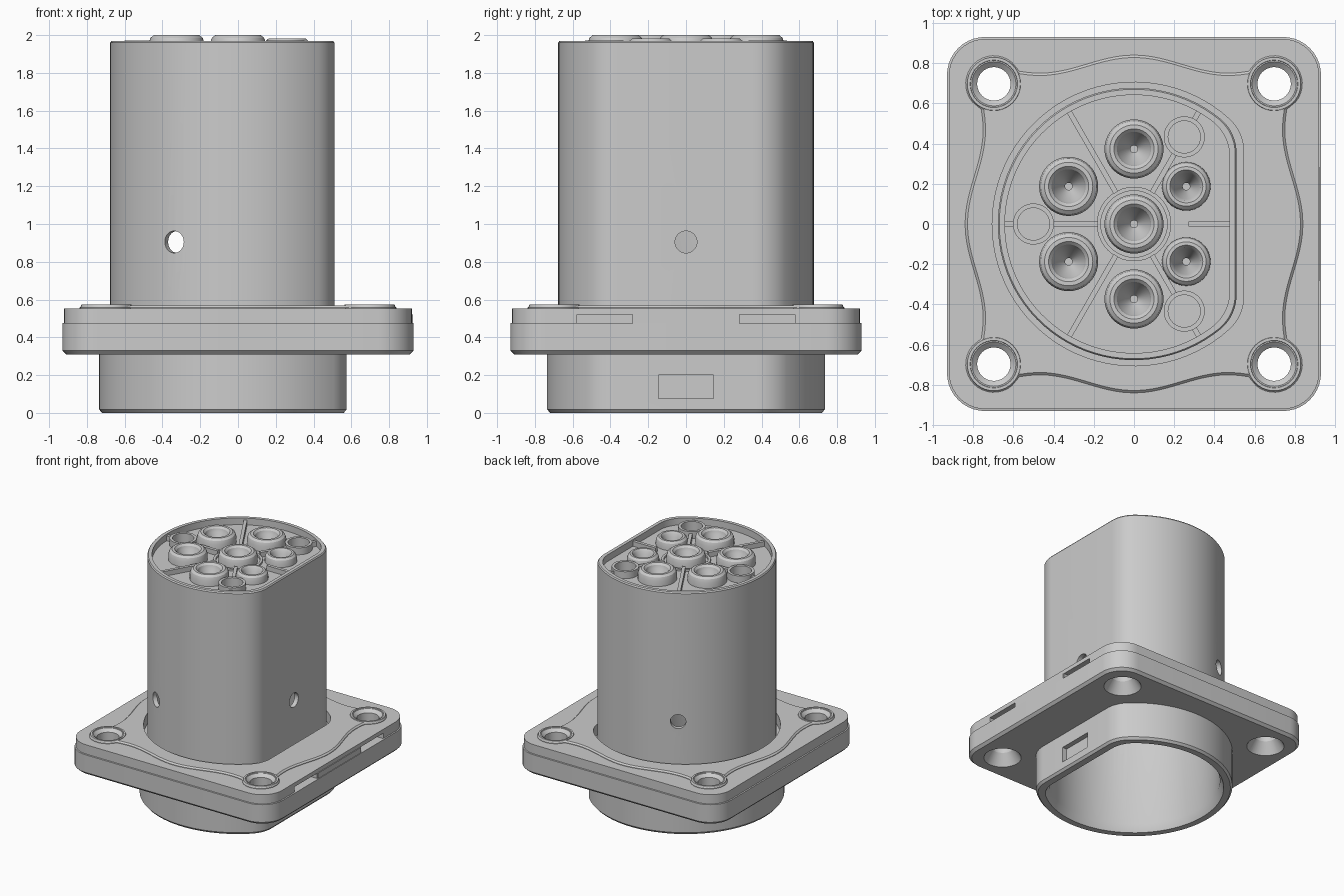
import bpy, bmesh
from math import sin, cos, pi, sqrt, atan2, radians
from mathutils import Matrix, Vector

if "Cube" in bpy.data.objects:
    bpy.data.objects.remove(bpy.data.objects["Cube"])


def arc(cx, cy, r, a0, a1, n):
    return [(cx + r * cos(a0 + (a1 - a0) * i / n), cy + r * sin(a0 + (a1 - a0) * i / n))
            for i in range(n + 1)]


def circle(r, n=40):
    return arc(0, 0, r, 0, 2 * pi, n)[:-1]


def d_shape(R, a, f=0.22):
    """Circle of radius R with a filleted flat at x = a."""
    cx = a - f
    h = sqrt((R - f) ** 2 - cx ** 2)
    t = atan2(h, cx)
    return (arc(cx, -h, f, -t, 0, 10) + arc(cx, h, f, 0, t, 10)
            + arc(0, 0, R, t, 2 * pi - t, 64)[1:-1])


def round_square(h, r):
    c = h - r
    pts = []
    for k, (x, y) in enumerate([(c, c), (-c, c), (-c, -c), (c, -c)]):
        pts += arc(x, y, r, k * pi / 2, (k + 1) * pi / 2, 10)
    return pts


def wavy_outline(off=0.0):
    """Outline bulging at each side and around each corner hole."""
    pts = []
    for k in range(4):
        side = []
        for i in range(25):
            y = -0.57 + 1.14 * i / 24
            side.append((0.795 + 0.045 * cos(pi * y / 0.47) - off, y))
        side += arc(0.697, 0.697, 0.14 - off, radians(-40), radians(130), 16)
        c, s = cos(k * pi / 2), sin(k * pi / 2)
        pts += [(x * c - y * s, x * s + y * c) for x, y in side]
    return pts


def finish(name, bm, matrix=None):
    if matrix:
        bm.transform(matrix)
    bmesh.ops.recalc_face_normals(bm, faces=bm.faces)
    me = bpy.data.meshes.new(name)
    bm.to_mesh(me)
    bm.free()
    ob = bpy.data.objects.new(name, me)
    bpy.context.collection.objects.link(ob)
    shade(ob)
    return ob


def shade(ob):
    ob.data.shade_smooth()
    ob.data.set_sharp_from_angle(angle=radians(28))


def loft(name, rings, tube=False, matrix=None):
    """Skin a stack of (outline, z) rings; tube joins the last to the first."""
    bm = bmesh.new()
    vs = [[bm.verts.new((x, y, z)) for x, y in pts] for pts, z in rings]
    n = len(vs[0])
    pairs = list(zip(vs, vs[1:])) + ([(vs[-1], vs[0])] if tube else [])
    for a, b in pairs:
        for i in range(n):
            j = (i + 1) % n
            bm.faces.new((a[i], a[j], b[j], b[i]))
    if not tube:
        bm.faces.new(vs[0])
        bm.faces.new(vs[-1])
    return finish(name, bm, matrix)


def lathe(name, profile, x=0, y=0, tube=False):
    return loft(name, [(circle(r), z) for r, z in profile], tube, Matrix.Translation((x, y, 0)))


def box(name, lo, hi, matrix=None):
    lo, hi = Vector(lo), Vector(hi)
    bm = bmesh.new()
    bmesh.ops.create_cube(bm, size=1)
    bm.transform(Matrix.Translation((lo + hi) / 2) @ Matrix.Diagonal((*(hi - lo), 1)))
    return finish(name, bm, matrix)


def cut(targets, cutter):
    """Subtract the cutter from each target, then discard it."""
    cutter.hide_render = True
    for ob in targets:
        m = ob.modifiers.new("cut", 'BOOLEAN')
        m.operation, m.solver, m.object = 'DIFFERENCE', 'EXACT', cutter
        dg = bpy.context.evaluated_depsgraph_get()
        me = bpy.data.meshes.new_from_object(ob.evaluated_get(dg))
        ob.modifiers.clear()
        ob.data = me
        shade(ob)
    bpy.data.objects.remove(cutter)


# hollow shell: wide collar below, D-shaped body above
shell = loft("shell", [
    (d_shape(0.72, 0.56), 0), (d_shape(0.735, 0.575), 0.018), (d_shape(0.735, 0.575), 0.48),
    (d_shape(0.677, 0.51), 0.48), (d_shape(0.677, 0.51), 1.96), (d_shape(0.67, 0.503), 1.97),
    (d_shape(0.642, 0.475), 1.97), (d_shape(0.642, 0.475), 0.06), (d_shape(0.67, 0.505), 0)],
    tube=True)
for k in range(3):  # radial pin holes
    a = k * 2 * pi / 3
    M = (Matrix.Rotation(a, 4, 'Z') @ Matrix.Translation((0.3, 0, 0.905))
         @ Matrix.Rotation(pi / 2, 4, 'Y'))
    cut([shell], loft("pin_cutter", [(circle(0.058), 0), (circle(0.058), 0.6)], matrix=M))
cut([shell], box("pocket_cutter", (0.535, -0.145, 0.075), (0.7, 0.145, 0.2)))

# square flange with a stepped edge, and the raised wavy seal on it
flange = loft("flange", [
    (round_square(0.91, 0.17), 0.31), (round_square(0.93, 0.19), 0.33),
    (round_square(0.93, 0.19), 0.475), (round_square(0.92, 0.18), 0.477),
    (round_square(0.92, 0.18), 0.553)])
seal = loft("wavy_seal", [(wavy_outline(), 0.53), (wavy_outline(), 0.557), (wavy_outline(0.012), 0.568)])
cut([flange, seal], loft("bore_cutter", [(d_shape(0.705, 0.545), 0.2), (d_shape(0.705, 0.545), 0.7)]))
for sx in (-1, 1):
    for sy in (-1, 1):
        x, y = 0.697 * sx, 0.697 * sy
        cut([flange, seal], lathe("screw_cutter", [
            (0.146, 0.30), (0.083, 0.40), (0.083, 0.545), (0.118, 0.575)], x, y))
        lathe("screw_hole_rim", [(0.137, 0.555), (0.132, 0.573), (0.118, 0.573), (0.112, 0.555)],
              x, y, tube=True)
for s in (-1, 1):  # side slots
    cut([flange], box("slot_cutter", (0.86, s * 0.43 - 0.148, 0.476), (1, s * 0.43 + 0.148, 0.52)))
box("side_tab", (0.88, -0.28, 0.47), (0.926, 0.28, 0.52))

# insert filling the upper body, recessed below the rim
insert = loft("insert", [(d_shape(0.648, 0.481), 1.3), (d_shape(0.648, 0.481), 1.915)])
big = [(0, 0), (0, 0.373), (0, -0.373), (-0.325, 0.187), (-0.325, -0.187)]
small = [(0.26, 0.187), (0.26, -0.187)]
for group, s, top in ((big, 1.0, 2.0), (small, 0.82, 1.982)):
    for x, y in group:
        cut([insert], lathe("socket_cutter", [(0.1 * s, 1.2), (0.1 * s, 2.1)], x, y))
        # funnel-mouthed contact socket
        lathe("contact_socket", [
            (0.11 * s, 1.28), (0.11 * s, 1.89), (0.147 * s, 1.89), (0.147 * s, top - 0.04),
            (0.138 * s, top - 0.014), (0.12 * s, top), (0.1 * s, top), (0.085 * s, top - 0.015),
            (0.078 * s, top - 0.04), (0.018, top - 0.13), (0.018, 1.7)], x, y)
lathe("centre_ring", [(0.185, 1.9), (0.185, 1.93), (0.165, 1.93), (0.165, 1.9)], tube=True)

# guide tubes between the sockets
for a in (60, 180, 300):
    x, y = 0.5 * cos(radians(a)), 0.5 * sin(radians(a))
    cut([insert], lathe("guide_cutter", [(0.08, 1.75), (0.08, 2.1)], x, y))
    lathe("guide_tube", [(0.102, 1.9), (0.102, 1.972), (0.08, 1.972), (0.08, 1.9)], x, y, tube=True)

# thin dividing ribs
ribs = [(0, 0.27, 0.48), (120, 0.18, 0.648), (240, 0.18, 0.648)]
for a in (60, 180, 300):
    ribs += [(a, 0.18, 0.405), (a, 0.595, 0.648)]
for a, r0, r1 in ribs:
    box("rib", (r0, -0.013, 1.9), (r1, 0.013, 1.955), Matrix.Rotation(radians(a), 4, 'Z'))
